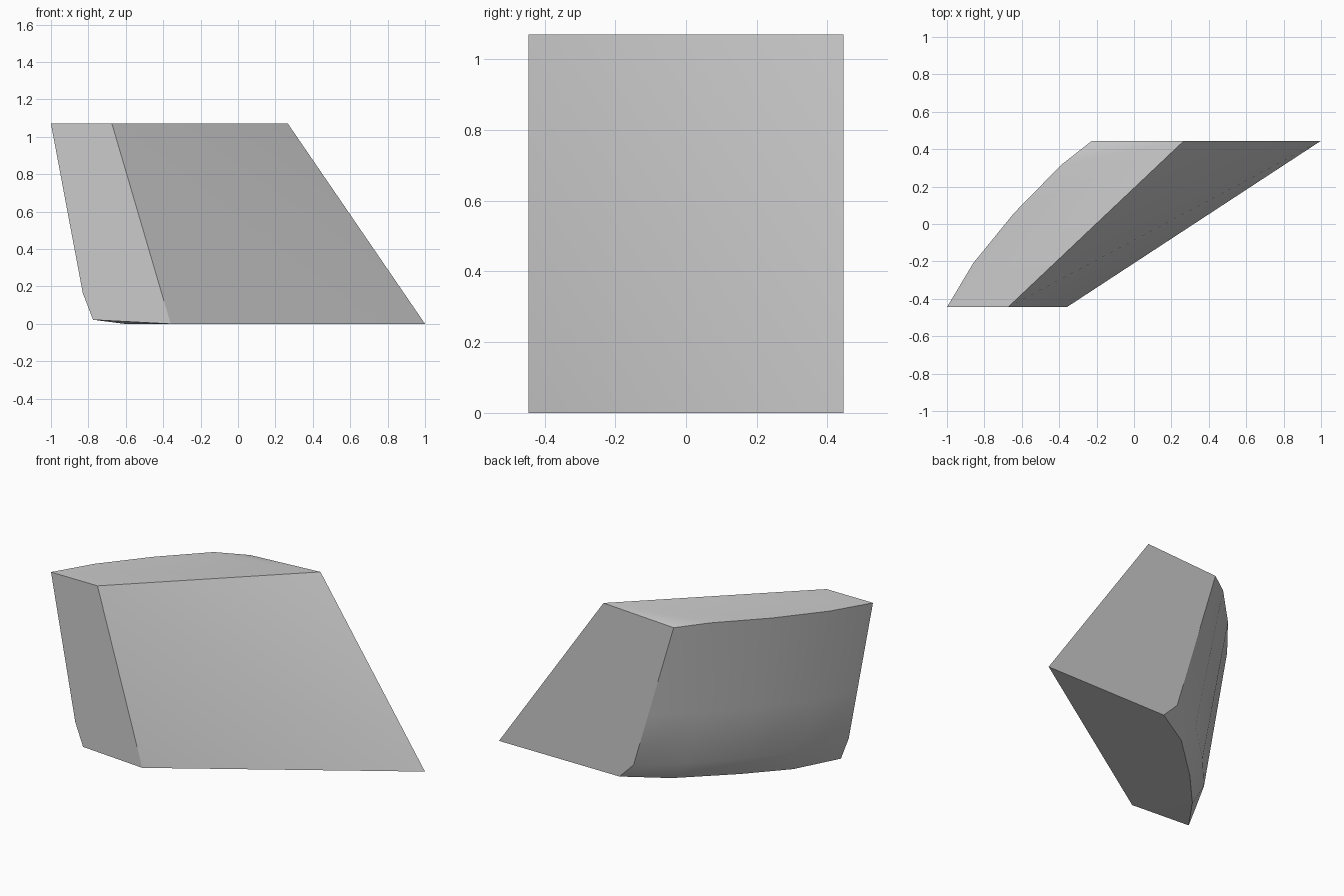
import bpy
import bmesh
from mathutils import Vector

cube = bpy.data.objects.get("Cube")
if cube:
    bpy.data.objects.remove(cube)

TOP = 1.07

# Plain grey material
grey = bpy.data.materials.new("plain_grey")
grey.use_nodes = True
colour = (0.6, 0.6, 0.6, 1)
grey.diffuse_color = colour
grey.node_tree.nodes["Principled BSDF"].inputs["Base Color"].default_value = colour

# Rims of the curved side, front to back
upper = [(-1, -.445, TOP), (-.86, -.21, TOP), (-.64, .06, TOP), (-.39, .315, TOP), (-.225, .445, 1.045)]
shoulder = [(-.83, -.445, .165), (-.69, -.21, .14), (-.47, .04, .13), (-.2, .3, .12), (.056, .445, .1)]
lower = [(-.775, -.445, .022), (-.605, -.21, 0), (-.393, .02, 0), (-.104, .29, 0), (.155, .445, 0)]
middle = [Vector(u).lerp(Vector(s), .64) for u, s in zip(upper, shoulder)]

bm = bmesh.new()
rows = [[bm.verts.new(p) for p in row] for row in (upper, middle, shoulder, lower)]

# Corners of the sloping flat side
top_front = bm.verts.new((-.674, -.445, TOP))
top_back = bm.verts.new((.267, .445, TOP))
foot_back = bm.verts.new((1, .445, 0))
foot_front = bm.verts.new((-.36, -.445, 0))

# Curved side
for a, b in zip(rows, rows[1:]):
    for i in range(len(a) - 1):
        bm.faces.new((a[i], a[i + 1], b[i + 1], b[i]))

# Sloping side, split along its diagonal
bm.faces.new((top_front, foot_front, foot_back))
bm.faces.new((top_front, foot_back, top_back))

# Front and back caps
bm.faces.new([r[0] for r in rows] + [foot_front, top_front])
bm.faces.new([r[-1] for r in rows] + [foot_back, top_back])

# Top, with its dipped back corner
bm.faces.new((top_back, rows[0][4], rows[0][3]))
bm.faces.new([top_front, top_back] + rows[0][3::-1])

# Underside, with its raised front corner
bm.faces.new((foot_front, rows[3][0], rows[3][1]))
bm.faces.new([foot_back, foot_front] + rows[3][1:])

bmesh.ops.recalc_face_normals(bm, faces=bm.faces)
mesh = bpy.data.meshes.new("curved_block")
bm.to_mesh(mesh)
bm.free()
mesh.materials.append(grey)
block = bpy.data.objects.new("curved_block", mesh)
bpy.context.collection.objects.link(block)

# Smooth shading with sharp edges
bpy.ops.object.select_all(action="DESELECT")
block.select_set(True)
bpy.context.view_layer.objects.active = block
bpy.ops.object.shade_smooth_by_angle()
